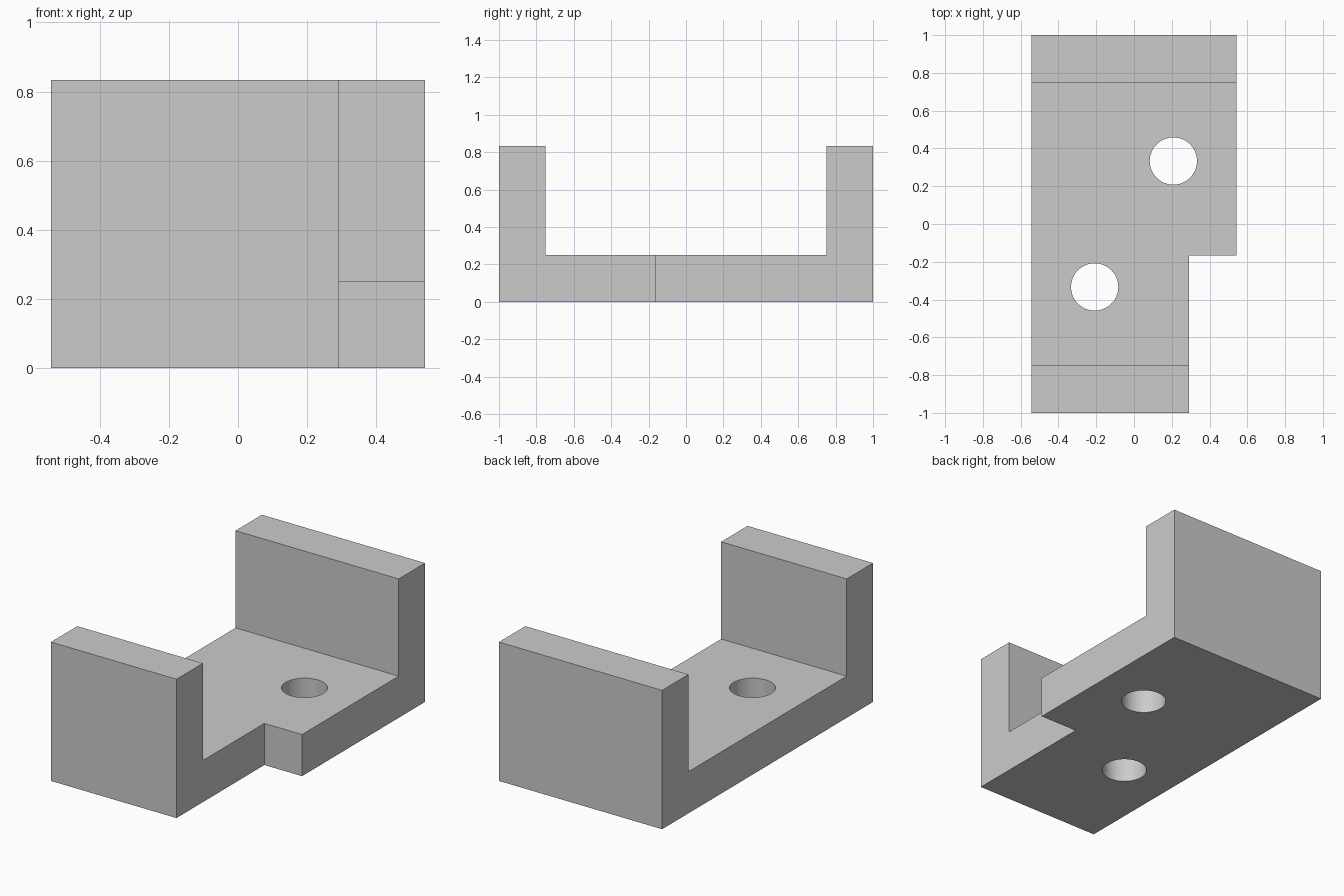
import bpy, bmesh, math

if "Cube" in bpy.data.objects:
    bpy.data.objects.remove(bpy.data.objects["Cube"])

HALF_X, HALF_Y, HEIGHT = 0.5417, 1.0, 0.8333
THICK = 0.25                      # floor and wall thickness
NOTCH_X, NOTCH_Y = 0.2917, -0.1667
HOLE_R = 0.125
HOLES = [(0.2083, 0.3333), (-0.2083, -0.3333)]


def extrude_profile(name, profile, x0, x1):
    """Extrude a closed (y, z) profile along x."""
    bm = bmesh.new()
    face = bm.faces.new([bm.verts.new((x0, y, z)) for y, z in profile])
    moved = bmesh.ops.extrude_face_region(bm, geom=[face])["geom"]
    verts = [g for g in moved if isinstance(g, bmesh.types.BMVert)]
    bmesh.ops.translate(bm, verts=verts, vec=(x1 - x0, 0, 0))
    bmesh.ops.recalc_face_normals(bm, faces=bm.faces)
    mesh = bpy.data.meshes.new(name)
    bm.to_mesh(mesh)
    bm.free()
    obj = bpy.data.objects.new(name, mesh)
    bpy.context.collection.objects.link(obj)
    return obj


def cut(target, cutter):
    """Subtract the cutter, then remove it."""
    cutter.hide_render = True
    mod = target.modifiers.new(cutter.name, "BOOLEAN")
    mod.operation, mod.solver, mod.object = "DIFFERENCE", "EXACT", cutter
    bpy.context.view_layer.objects.active = target
    bpy.ops.object.modifier_apply(modifier=mod.name)
    bpy.data.objects.remove(cutter)


# U-shaped bracket: floor with a wall at each end
half = [(HALF_Y, 0), (HALF_Y, HEIGHT), (HALF_Y - THICK, HEIGHT), (HALF_Y - THICK, THICK)]
profile = half + [(-y, z) for y, z in reversed(half)]
bracket = extrude_profile("channel_bracket", profile, -HALF_X, HALF_X)

# Front right corner notch, through the full height
y0, y1, z0, z1 = -HALF_Y - 0.2, NOTCH_Y, -0.2, HEIGHT + 0.2
cut(bracket, extrude_profile("corner_notch", [(y0, z0), (y1, z0), (y1, z1), (y0, z1)],
                             NOTCH_X, HALF_X + 0.2))

# Screw holes through the floor
for x, y in HOLES:
    bpy.ops.mesh.primitive_cylinder_add(vertices=64, radius=HOLE_R, depth=1,
                                        location=(x, y, THICK / 2))
    hole = bpy.context.object
    hole.name = "screw_hole"
    cut(bracket, hole)

# Smooth hole walls, crisp edges elsewhere
bpy.ops.object.select_all(action="DESELECT")
bracket.select_set(True)
bpy.context.view_layer.objects.active = bracket
bpy.ops.object.shade_smooth_by_angle(angle=math.radians(30))
